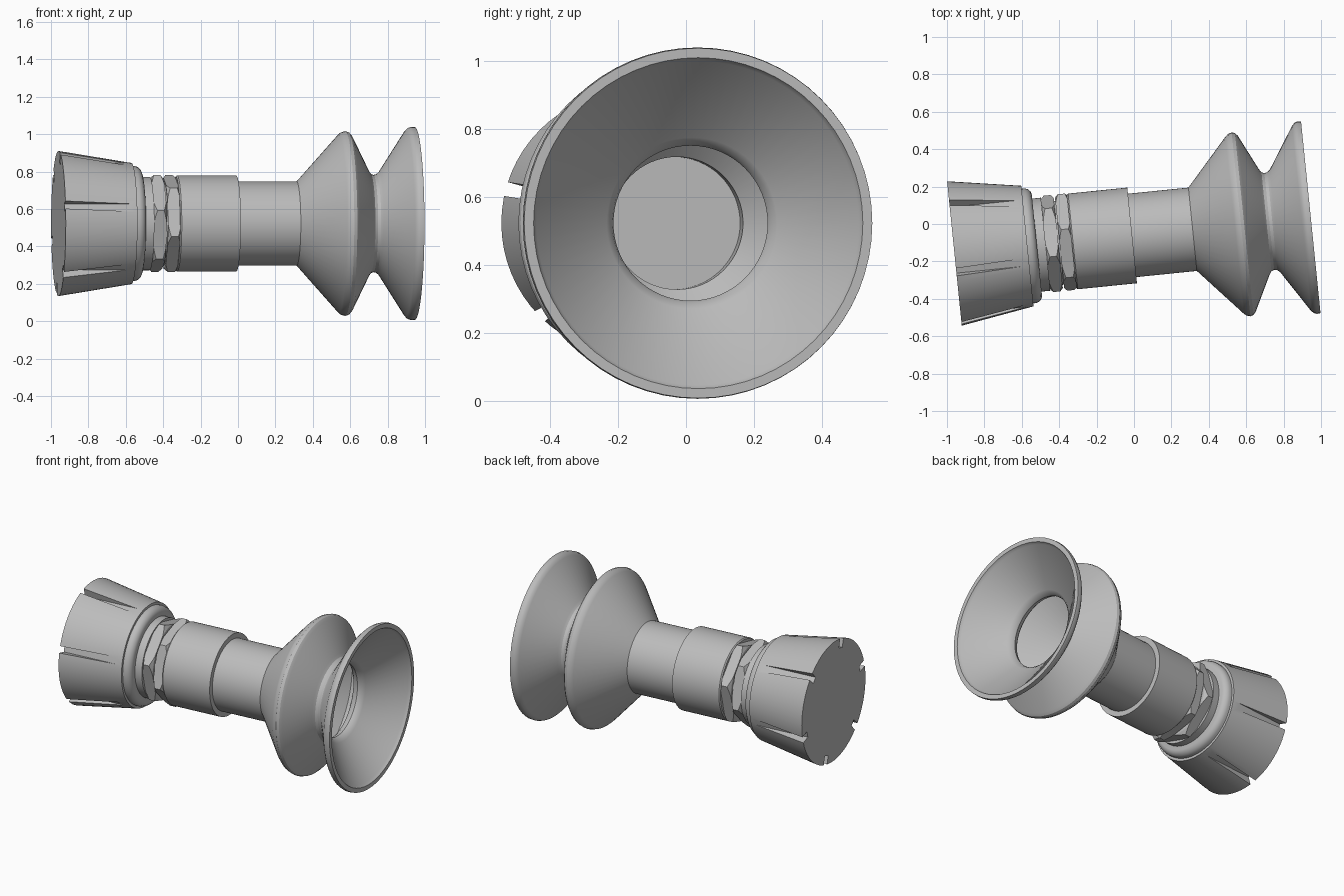
import bpy, bmesh
from math import radians, cos, sin, pi
from mathutils import Matrix

cube = bpy.data.objects.get("Cube")
if cube:
    bpy.data.objects.remove(cube)

CENTRE_Z = 0.522
PLACE = Matrix.Translation((0, -0.06, CENTRE_Z)) @ Matrix.Rotation(radians(5.8), 4, 'Z')

grey = bpy.data.materials.new("plain grey")
grey.use_nodes = True
GREY = (0.5, 0.5, 0.5, 1)
grey.diffuse_color = GREY
grey.node_tree.nodes["Principled BSDF"].inputs["Base Color"].default_value = GREY


def finish(name, bm):
    """Turn a bmesh into a placed, coloured object."""
    bmesh.ops.remove_doubles(bm, verts=bm.verts, dist=1e-5)
    bmesh.ops.recalc_face_normals(bm, faces=bm.faces)
    mesh = bpy.data.meshes.new(name)
    bm.to_mesh(mesh)
    bm.free()
    mesh.materials.append(grey)
    obj = bpy.data.objects.new(name, mesh)
    bpy.context.collection.objects.link(obj)
    obj.matrix_world = PLACE
    return obj


def revolve(name, profile, sides=64, phase=0.0):
    """Spin (position, radius) points about the local x axis."""
    bm = bmesh.new()
    rings = []
    for s, r in profile:
        if r == 0:
            rings.append([bm.verts.new((s, 0, 0))])
            continue
        angles = [phase + 2 * pi * i / sides for i in range(sides)]
        # zero angle points to the front, rising towards the top
        rings.append([bm.verts.new((s, -r * cos(a), r * sin(a))) for a in angles])
    for a, b in zip(rings, rings[1:]):
        for i in range(sides):
            j = (i + 1) % sides
            corners = [a[i % len(a)], a[j % len(a)], b[j % len(b)], b[i % len(b)]]
            bm.faces.new(list(dict.fromkeys(corners)))
    return finish(name, bm)


def smooth(obj, angle=30):
    bpy.ops.object.select_all(action='DESELECT')
    bpy.context.view_layer.objects.active = obj
    obj.select_set(True)
    bpy.ops.object.shade_smooth_by_angle(angle=radians(angle))


def carve(obj, cutter, operation):
    """Apply a boolean and discard the cutter."""
    bpy.context.view_layer.update()
    mod = obj.modifiers.new("cut", 'BOOLEAN')
    mod.operation, mod.solver, mod.object = operation, 'EXACT', cutter
    bpy.ops.object.select_all(action='DESELECT')
    bpy.context.view_layer.objects.active = obj
    obj.select_set(True)
    bpy.ops.object.modifier_apply(modifier=mod.name)
    bpy.data.objects.remove(cutter)


# Tapered grip with six grooves running in from the back
grip = revolve("slotted_grip", [(-0.965, 0), (-0.965, 0.388), (-0.573, 0.324), (-0.573, 0)])
bm = bmesh.new()
for k in range(6):
    turn = Matrix.Rotation(-radians(15 + 60 * k), 4, 'X')
    box = Matrix.Translation((-0.8, -0.43, 0)) @ Matrix.Diagonal((0.46, 0.2, 0.042, 1))
    bmesh.ops.create_cube(bm, size=1, matrix=turn @ box)
carve(grip, finish("groove_cutter", bm), 'DIFFERENCE')
smooth(grip)

# Rounded collar and the short neck in front of it
smooth(revolve("grip_collar", [
    (-0.58, 0), (-0.58, 0.308), (-0.555, 0.308), (-0.54, 0.302), (-0.528, 0.29),
    (-0.522, 0.275), (-0.522, 0)]))
smooth(revolve("neck", [
    (-0.53, 0), (-0.53, 0.25), (-0.475, 0.25), (-0.475, 0.225), (-0.32, 0.225), (-0.32, 0)]))

# Two hexagonal nuts with turned chamfers
for name, start, end, phase in (("rear_nut", -0.475, -0.407, 15), ("front_nut", -0.4, -0.33, -15)):
    nut = revolve(name, [(start, 0), (start, 0.268), (end, 0.268), (end, 0)], 6, radians(phase))
    chamfer = revolve("chamfer_cutter", [
        (start - 0.01, 0), (start - 0.01, 0.225), (start + 0.02, 0.275),
        (end - 0.02, 0.275), (end + 0.01, 0.225), (end + 0.01, 0)])
    carve(nut, chamfer, 'INTERSECT')
    smooth(nut, 15)

# Sleeve around the stem
smooth(revolve("sleeve", [
    (-0.335, 0), (-0.335, 0.25), (-0.328, 0.257), (-0.01, 0.257), (-0.01, 0)]))

# Hollow bellows cup: outside from stem to lip, then back in along the inside
smooth(revolve("bellows_cup", [
    (-0.02, 0), (-0.02, 0.224), (0.315, 0.224),
    (0.54, 0.475), (0.555, 0.488), (0.575, 0.494), (0.592, 0.489), (0.606, 0.473),
    (0.7, 0.283), (0.712, 0.266), (0.727, 0.26), (0.743, 0.263), (0.758, 0.276),
    (0.9, 0.497), (0.914, 0.511), (0.93, 0.517), (0.95, 0.515),
    (0.95, 0.487), (0.93, 0.477), (0.765, 0.252), (0.745, 0.234), (0.725, 0.228),
    (0.7, 0.236), (0.685, 0.25), (0.585, 0.45), (0.565, 0.45),
    (0.335, 0.195), (0.25, 0.195), (0.25, 0)]))
